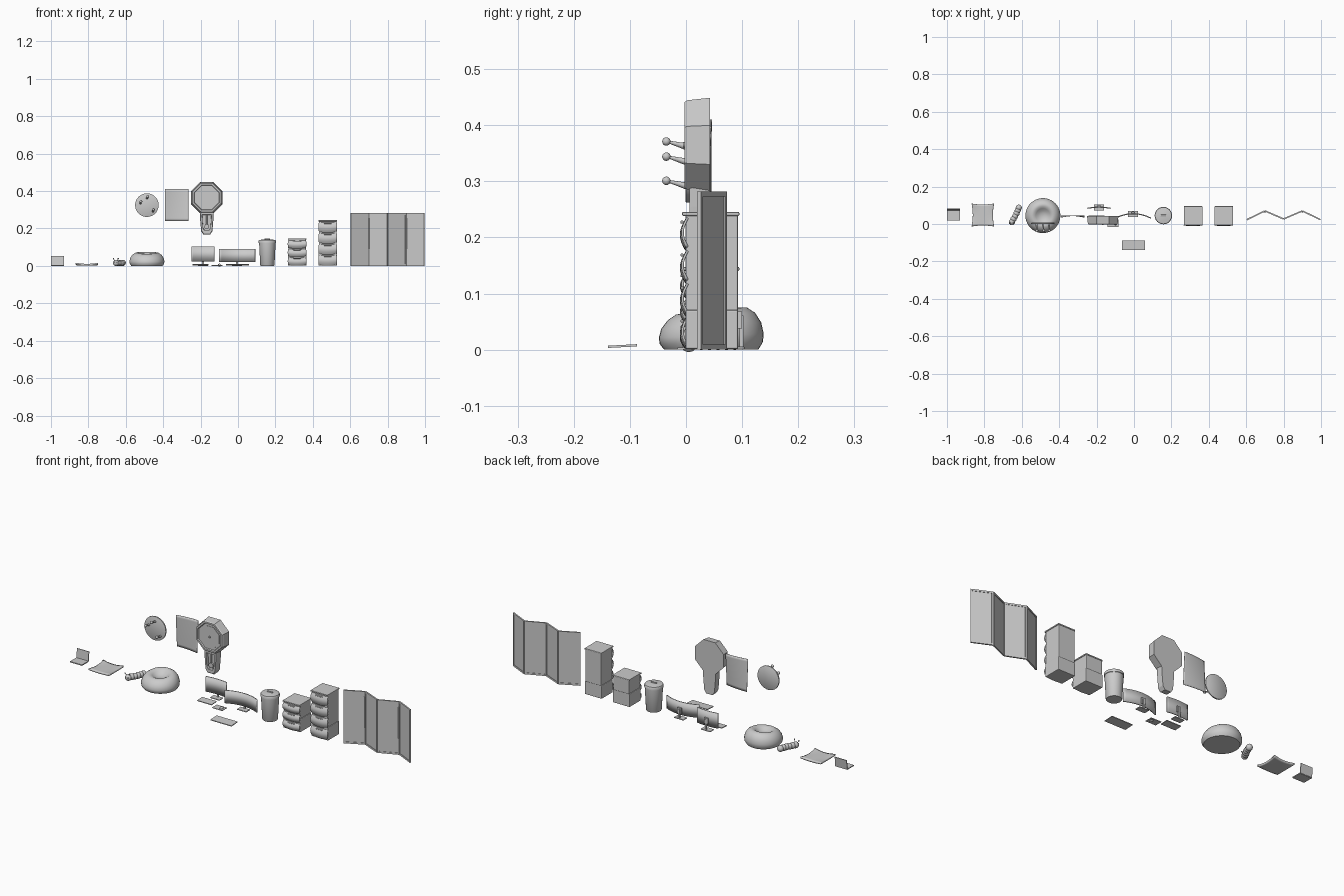
import bpy, bmesh
from math import sin, cos, pi, radians, atan2, hypot
from mathutils import Vector, Matrix

if "Cube" in bpy.data.objects:
    bpy.data.objects.remove(bpy.data.objects["Cube"])


def finish(name, bm, smooth=False, thick=0, bevel=0):
    bmesh.ops.recalc_face_normals(bm, faces=bm.faces)
    me = bpy.data.meshes.new(name)
    bm.to_mesh(me)
    bm.free()
    ob = bpy.data.objects.new(name, me)
    bpy.context.collection.objects.link(ob)
    if thick:
        m = ob.modifiers.new("thickness", 'SOLIDIFY')
        m.thickness, m.offset = thick, 0
    if bevel:
        m = ob.modifiers.new("bevel", 'BEVEL')
        m.width, m.segments = bevel, 2
    if smooth:
        bpy.ops.object.select_all(action='DESELECT')
        ob.select_set(True)
        bpy.context.view_layer.objects.active = ob
        bpy.ops.object.shade_smooth_by_angle(angle=radians(40))
    return ob


def box(name, c, size, rot=None, bevel=0):
    bm = bmesh.new()
    m = Matrix.Translation(c) @ (rot or Matrix()) @ Matrix.Diagonal((*size, 1))
    bmesh.ops.create_cube(bm, size=1, matrix=m)
    return finish(name, bm, bevel=bevel)


def ball(name, c, r, scale=(1, 1, 1)):
    bm = bmesh.new()
    m = Matrix.Translation(c) @ Matrix.Diagonal((*scale, 1))
    bmesh.ops.create_uvsphere(bm, u_segments=16, v_segments=10, radius=r, matrix=m)
    return finish(name, bm, True)


def rod(name, a, b, r1, r2=None, seg=12):
    a, b = Vector(a), Vector(b)
    bm = bmesh.new()
    rot = (b - a).to_track_quat('Z', 'Y').to_matrix().to_4x4()
    bmesh.ops.create_cone(bm, cap_ends=True, segments=seg, radius1=r1, radius2=r1 if r2 is None else r2,
                          depth=(b - a).length, matrix=Matrix.Translation((a + b) / 2) @ rot)
    return finish(name, bm, True)


def lathe(name, prof, place, seg=40, turn=0, smooth=True):
    # place maps a local (x, y, height) to world
    bm = bmesh.new()
    rings = []
    for r, h in prof:
        rings.append([bm.verts.new(place(r * cos(turn + 2 * pi * i / seg), r * sin(turn + 2 * pi * i / seg), h))
                      for i in range(seg)])
    for a, b in zip(rings, rings[1:]):
        for i in range(seg):
            j = (i + 1) % seg
            bm.faces.new((a[i], a[j], b[j], b[i]))
    bm.faces.new(rings[0][::-1])
    bm.faces.new(rings[-1])
    return finish(name, bm, smooth)


def sheet(name, f, thick, nu=16, nv=12):
    # f maps u, v in -1..1 to a point
    bm = bmesh.new()
    g = [[bm.verts.new(f(2 * i / nu - 1, 2 * j / nv - 1)) for j in range(nv + 1)] for i in range(nu + 1)]
    for i in range(nu):
        for j in range(nv):
            bm.faces.new((g[i][j], g[i + 1][j], g[i + 1][j + 1], g[i][j + 1]))
    return finish(name, bm, True, thick)


# laptop
box("laptop_base", (-0.965, 0.047, 0.003), (0.07, 0.055, 0.005))
box("laptop_screen", (-0.965, 0.077, 0.028), (0.07, 0.004, 0.05), Matrix.Rotation(radians(-6), 4, 'X'))

# floor cushion with pinched sides and raised corners
sheet("floor_mat", lambda u, v: (-0.808 + 0.06 * u * (0.9 + 0.1 * v * v), 0.048 + 0.061 * v * (0.92 + 0.08 * u * u),
                                 0.0065 + 0.006 * (u * v) ** 2), 0.009)

# caterpillar toy
for i in range(6):
    t = i / 5
    ball("caterpillar_segment", (-0.652 + 0.036 * t ** 1.3 + 0.006 * sin(pi * t), 0.012 + 0.075 * t, 0.016), 0.0165)
for s in (-1, 1):
    tip = (-0.653 + s * 0.013, 0.004, 0.039)
    rod("caterpillar_antenna", (-0.653 + s * 0.006, 0.009, 0.026), tip, 0.0015)
    ball("antenna_tip", tip, 0.0035)
    ball("caterpillar_eye", (-0.653 + s * 0.007, -0.002, 0.02), 0.003)

# bean bag with dented seat, lower at the front
lathe("bean_bag", [(0.084, 0), (0.092, 0.012), (0.0935, 0.025), (0.089, 0.043), (0.078, 0.059), (0.063, 0.069),
                   (0.05, 0.07), (0.038, 0.063), (0.026, 0.054), (0.012, 0.05), (0.001, 0.049)],
      lambda x, y, h: (-0.487 + x, 0.045 + y, h * (1 + 1.5 * y)))

# round pin board with three pins
lathe("pin_board", [(0.06, -0.008), (0.063, -0.006), (0.063, 0), (0.061, 0.001)],
      lambda x, y, h: (-0.487 + x, -h, 0.325 + y))
for x, z in ((-0.486, 0.362), (-0.522, 0.335), (-0.455, 0.292)):
    rod("pin_stem", (x, 0, z), (x + 0.003, -0.03, z + 0.008), 0.006, 0.0025)
    ball("pin_head", (x + 0.003, -0.035, z + 0.009), 0.0075)

# hanging poster
sheet("poster", lambda u, v: (-0.327 + 0.0625 * u, 0.044 + 0.005 * u * v - 0.004 * u * u, 0.325 + 0.085 * v), 0.002)

# octagonal wall clock with pendulum case
cx, cz = -0.167, 0.365
wall = lambda x, y, h: (cx + x, -h, cz + y)
lathe("clock_case", [(0.091, -0.043), (0.086, -0.002), (0.082, 0.003), (0.073, 0.003), (0.07, -0.003)],
      wall, 8, pi / 8, False)
lathe("clock_face", [(0.06, -0.006), (0.06, -0.001)], wall, 8, pi / 8, False)
rod("clock_hub", (cx, 0.002, cz), (cx, -0.005, cz), 0.005)
outline = [(-0.038, 0.295), (-0.036, 0.255), (-0.03, 0.185), (-0.018, 0.167),
           (0.018, 0.167), (0.03, 0.185), (0.036, 0.255), (0.038, 0.295)]


def case_ring(k, y):
    return [(cx + x * k, y, 0.232 + (z - 0.232) * k) for x, z in outline]


bm = bmesh.new()
loops = [[bm.verts.new(p) for p in case_ring(k, y)] for k, y in
         ((1, 0.043), (1, 0.012), (0.93, 0.006), (0.66, 0.006), (0.64, 0.022))]
for a, b in zip(loops, loops[1:]):
    for i in range(8):
        j = (i + 1) % 8
        bm.faces.new((a[i], a[j], b[j], b[i]))
bm.faces.new(loops[0])
bm.faces.new(loops[-1])
finish("pendulum_case", bm)
rod("pendulum_rod", (cx, 0.014, 0.275), (cx, 0.014, 0.2), 0.003)
rod("pendulum_bob", (cx, 0.018, 0.21), (cx, 0.01, 0.21), 0.013, seg=20)

# two curved monitors with stands
for name, x, y, z, w, h, bend in (("small_monitor", -0.187, 0.09, 0.063, 0.061, 0.04, 0.006),
                                  ("wide_monitor", -0.005, 0.055, 0.055, 0.096, 0.034, 0.024)):
    sheet(name + "_screen", lambda u, v: (x + w * u, y - bend * u * u, z + h * v), 0.006, 16, 1)
    box(name + "_mount", (x, y + 0.006, z - 0.01), (0.022, 0.008, 0.03))
    box(name + "_post", (x, y + 0.009, z / 2), (0.009, 0.007, z - 0.004))
    box(name + "_foot", (x, y - 0.002, 0.003), (0.055, 0.032, 0.005), bevel=0.0015)

# keyboards, mouse pad and mouse
tilt = Matrix.Rotation(radians(3), 4, 'X')
for x, y, w, d in ((-0.003, -0.113, 0.123, 0.052), (-0.2, 0.025, 0.085, 0.042)):
    box("keyboard", (x, y, 0.0065), (w, d, 0.004), tilt)
box("mouse_pad", (-0.112, 0.005, 0.002), (0.06, 0.04, 0.003))
ball("mouse", (-0.1, 0.005, 0.004), 0.01, (0.8, 1.2, 0.8))

# waste bin
lathe("waste_bin", [(0.036, 0), (0.038, 0.003), (0.044, 0.122), (0.0465, 0.123), (0.0465, 0.134),
                    (0.044, 0.138), (0.02, 0.142), (0.001, 0.143)], lambda x, y, h: (0.157 + x, 0.045 + y, h))
box("bin_handle", (0.157, 0.045, 0.143), (0.03, 0.009, 0.007), bevel=0.002)

# drawer cabinets with bulging fronts
for name, x, n, top in (("low_cabinet", 0.316, 2, 0.147), ("tall_cabinet", 0.48, 3, 0.245)):
    box(name + "_plinth", (x, 0.046, 0.036), (0.1, 0.094, 0.07), bevel=0.003)
    box(name + "_body", (x, 0.046, (0.068 + top) / 2), (0.094, 0.094, top - 0.07), bevel=0.003)
    box(name + "_top", (x, 0.044, top - 0.003), (0.1, 0.102, 0.007), bevel=0.002)
    step = (top - 0.01) / (n + 1)
    for i in range(n + 1):
        zc = step * (i + 0.5) + 0.003
        sheet(name + "_drawer", lambda u, v: (x + u * (0.047 + 0.003 * cos(v * pi / 2)),
              0 - 0.009 * cos(v * pi / 2) + 0.003 * u * u,
              zc + (step / 2 - 0.003) * v - 0.004 * (1 - u * u)), 0.004)
        box(name + "_pull", (x, -0.007, zc + step * 0.32), (0.04, 0.006, 0.005), bevel=0.0015)

# folding screen of four framed panels
pts = [(0.603, 0.023), (0.7, 0.07), (0.8, 0.027), (0.9, 0.07), (0.997, 0.023)]
for k in range(4):
    a, b = Vector((*pts[k], 0)), Vector((*pts[k + 1], 0))
    d = b - a
    L = hypot(d.x, d.y)
    rot = Matrix.Rotation(atan2(d.y, d.x), 4, 'Z')
    mid = (a + b) / 2
    up = Vector((0, 0, 1))
    along = d.normalized()
    side = Vector((-along.y, along.x, 0))
    box("screen_panel", mid + up * 0.141, (L - 0.004, 0.003, 0.272), rot)
    for s in (-1, 1):
        box("screen_stile", mid + along * s * (L / 2 - 0.004) + up * 0.141, (0.007, 0.008, 0.282), rot)
        box("screen_rail", mid + up * (0.141 + s * 0.1365), (L - 0.006, 0.0075, 0.009), rot)
for k in (1, 3):
    rod("hinge_bar", (pts[k][0], 0.063, 0.09), (pts[k][0], 0.063, 0.255), 0.0035)
